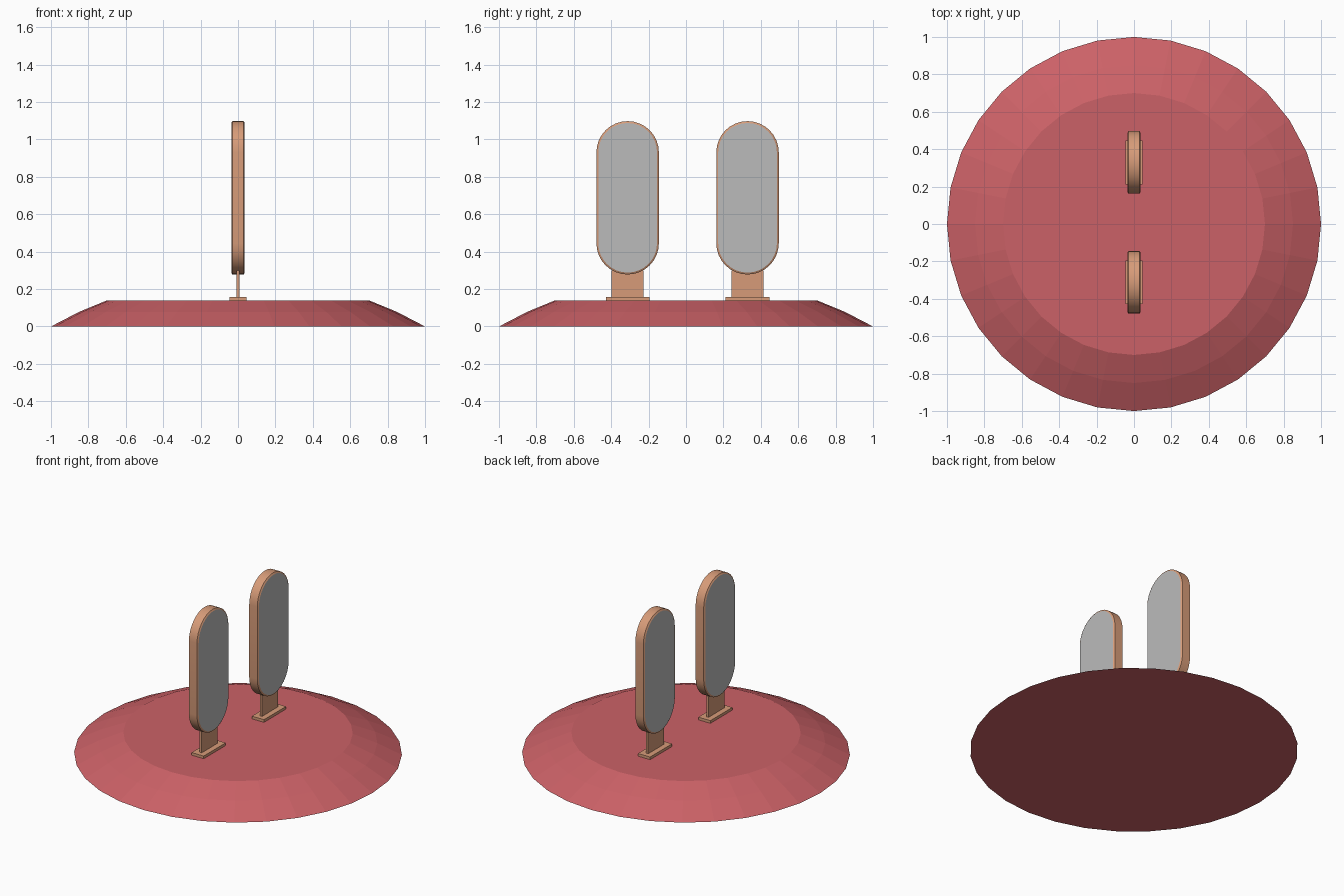
import bpy, bmesh, math
from mathutils import Matrix

if "Cube" in bpy.data.objects:
    bpy.data.objects.remove(bpy.data.objects["Cube"])


def material(name, rgb):
    m = bpy.data.materials.new(name)
    m.diffuse_color = (*rgb, 1)
    m.use_nodes = True
    m.node_tree.nodes["Principled BSDF"].inputs["Base Color"].default_value = m.diffuse_color
    return m


RED = material("red", (0.60, 0.12, 0.135))
COPPER = material("copper", (0.68, 0.33, 0.19))
GREY = material("grey", (0.5, 0.5, 0.5))


def finish(name, bm, *mats):
    bmesh.ops.recalc_face_normals(bm, faces=bm.faces)
    me = bpy.data.meshes.new(name)
    bm.to_mesh(me)
    bm.free()
    for m in mats:
        me.materials.append(m)
    ob = bpy.data.objects.new(name, me)
    bpy.context.collection.objects.link(ob)
    return ob


def loft(bm, rings):
    """Skin a stack of equal point rings and cap both ends."""
    vs = [[bm.verts.new(p) for p in r] for r in rings]
    n = len(vs[0])
    for a, b in zip(vs, vs[1:]):
        for i in range(n):
            j = (i + 1) % n
            bm.faces.new((a[i], a[j], b[j], b[i]))
    return bm.faces.new(vs[0]), bm.faces.new(vs[-1])


def box(name, y, z0, sx, sy, sz):
    bm = bmesh.new()
    bmesh.ops.create_cube(bm, size=1, matrix=Matrix.Translation((0, y, z0 + sz / 2))
                          @ Matrix.Diagonal((sx, sy, sz, 1)))
    return finish(name, bm, COPPER)


def stadium(x, y, z, r, half, seg=16):
    """Upright rounded-end outline in the YZ plane."""
    pts = []
    for start, dz in ((0, half), (math.pi, -half)):
        for i in range(seg + 1):
            a = start + math.pi * i / seg
            pts.append((x, y + r * math.cos(a), z + dz + r * math.sin(a)))
    return pts


# Low faceted dome base
bm = bmesh.new()
loft(bm, [[(r * math.cos(math.tau * i / 32), r * math.sin(math.tau * i / 32), z)
           for i in range(32)] for r, z in ((1, 0), (0.85, 0.078), (0.70, 0.14))])
finish("base", bm, RED)

# Two standing panels, each with a foot plate and a thin post
for side, y in (("front", -0.312), ("back", 0.329)):
    box(side + "_foot", y, 0.138, 0.09, 0.234, 0.02)
    box(side + "_post", y, 0.15, 0.016, 0.17, 0.15)
    bm = bmesh.new()
    caps = loft(bm, [stadium(x, y, 0.688, r, 0.243) for x, r in
                     ((-0.036, 0.157), (-0.03, 0.167), (0.03, 0.167), (0.036, 0.157))])
    for f in caps:
        f.material_index = 1
    ob = finish(side + "_panel", bm, COPPER, GREY)
    bpy.ops.object.select_all(action='DESELECT')
    ob.select_set(True)
    bpy.context.view_layer.objects.active = ob
    bpy.ops.object.shade_smooth_by_angle(angle=math.radians(30))
